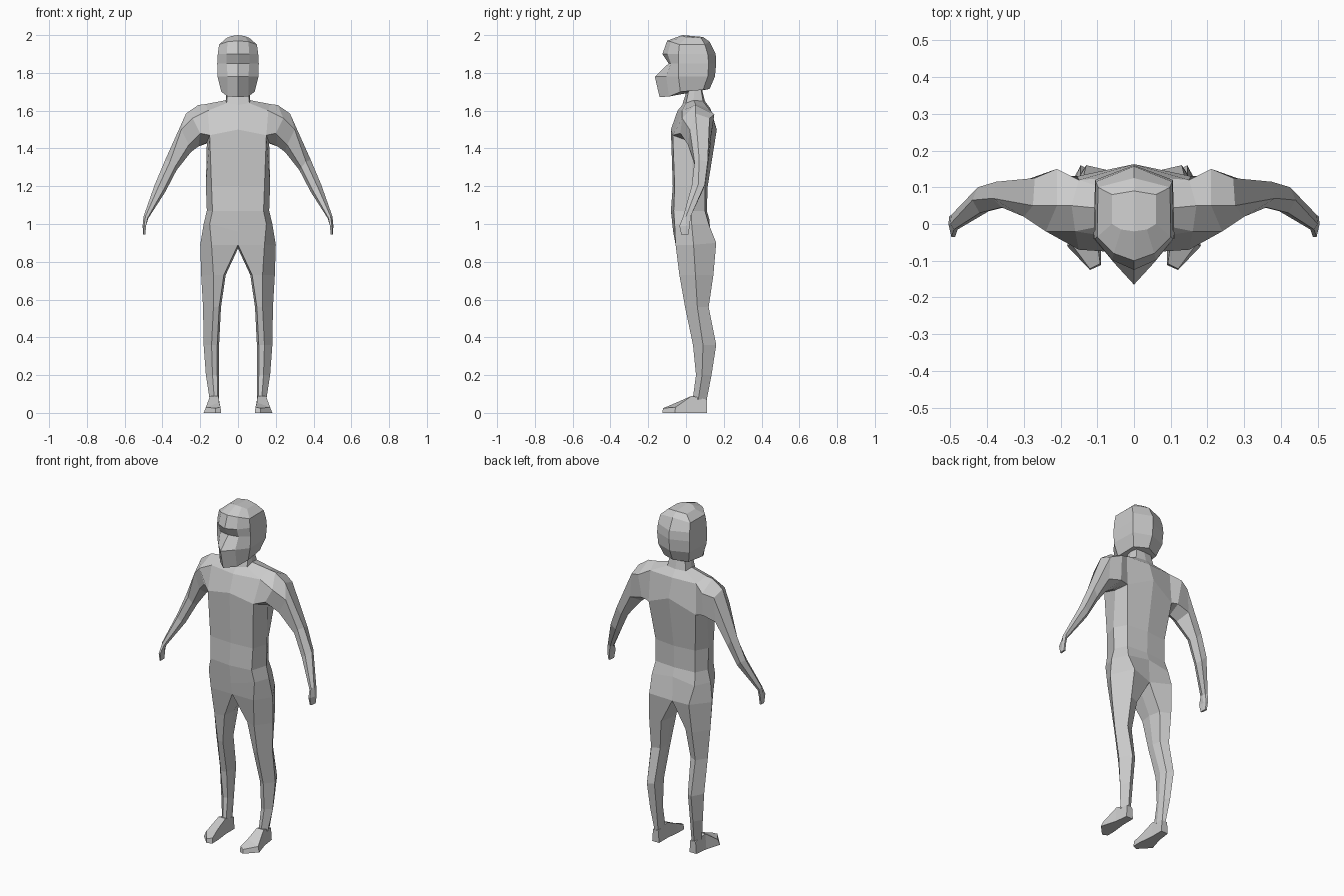
import bpy, bmesh
from mathutils import Vector

skin = bpy.data.materials.new("plain_grey")
skin.diffuse_color = (0.6, 0.6, 0.6, 1)


def at(z, *pts):
    """Section points given as (x, y), all at height z."""
    return [(x, y, z) for x, y in pts]


def loft(rings, closed=False, cap=False, first_cap=False, skip=()):
    """Faces joining consecutive sections; skip lists (row, column) openings."""
    faces = []
    n = len(rings[0])
    for r in range(len(rings) - 1):
        for c in range(n if closed else n - 1):
            if (r, c) not in skip:
                d = (c + 1) % n
                faces.append([rings[r][c], rings[r][d], rings[r + 1][d], rings[r + 1][c]])
    if cap:
        faces.append(rings[-1])
    if first_cap:
        faces.append(rings[0])
    return faces


def build(name, faces):
    """Mirror a half across x = 0, weld it and make a flat shaded object."""
    bm = bmesh.new()
    for s in (1, -1):
        for f in faces:
            bm.faces.new([bm.verts.new((s * x, y, z)) for x, y, z in f])
    bmesh.ops.remove_doubles(bm, verts=bm.verts[:], dist=0.0005)
    bmesh.ops.recalc_face_normals(bm, faces=bm.faces[:])
    me = bpy.data.meshes.new(name)
    bm.to_mesh(me)
    bm.free()
    me.materials.append(skin)
    bpy.context.collection.objects.link(bpy.data.objects.new(name, me))


# Torso half sections: front centre, front, side, back, back centre
neck_top = at(1.71, (0, .005), (.055, .015), (.06, .045), (.05, .08), (0, .085))
neck_base = [(0, -.02, 1.63), (.06, 0, 1.64), (.065, .04, 1.655), (.06, .09, 1.65), (0, .1, 1.65)]
yoke = [(0, -.045, 1.6), (.16, -.02, 1.6), (.17, .05, 1.635), (.15, .12, 1.61), (0, .13, 1.61)]
chest = [(0, -.08, 1.5), (.15, -.07, 1.47), (.165, .04, 1.43), (.155, .13, 1.43), (0, .163, 1.5)]
waist = at(1.2, (0, -.07), (.14, -.06), (.17, .03), (.13, .1), (0, .115))
belly = at(1.07, (0, -.08), (.135, -.065), (.165, .03), (.13, .1), (0, .11))
hips = [(0, -.068, .96), (.15, -.06, 1.0), (.182, .03, 1.0), (.14, .12, 1.0), (0, .125, 1.02)]
pelvis = [(0, -.055, .89), (.14, -.055, .89), (.2, .04, .89), (.13, .16, .9), (0, .13, .88)]
body = loft([neck_top, neck_base, yoke, chest, waist, belly, hips, pelvis],
            skip={(2, 1), (2, 2)})

# Arm, growing out of the shoulder opening
shoulder = [yoke[1], yoke[2], yoke[3], chest[3], chest[2], chest[1]]
body += loft([
    shoulder,
    [(.24, -.02, 1.56), (.21, .05, 1.63), (.21, .15, 1.58), (.2, .13, 1.44), (.21, .05, 1.41), (.2, -.03, 1.48)],
    [(.3, .02, 1.5), (.275, .05, 1.585), (.27, .125, 1.56), (.28, .125, 1.42), (.25, .06, 1.38), (.26, .01, 1.42)],
    [(.36, .045, 1.33), (.385, .07, 1.34), (.375, .115, 1.33), (.35, .11, 1.29), (.325, .08, 1.285), (.335, .05, 1.3)],
    [(.42, .03, 1.2), (.44, .065, 1.21), (.425, .1, 1.21), (.4, .09, 1.18), (.385, .06, 1.17), (.395, .035, 1.18)],
    [(.49, -.015, 1.04), (.5, 0, 1.04), (.497, .025, 1.04), (.485, .02, 1.03), (.475, .005, 1.03), (.48, -.015, 1.03)],
    at(.99, (.497, -.035), (.505, 0), (.503, .02), (.492, .018), (.488, 0), (.487, -.035)),
    at(.945, (.497, -.025), (.502, -.01), (.502, .012), (.492, .012), (.49, -.01), (.49, -.025)),
], closed=True, cap=True)

# Leg: inner front, front, outer, back, inner back, inner
body += loft([
    pelvis + [(0, .05, .87)],
    at(.73, (.075, -.02), (.13, -.035), (.195, .05), (.14, .145), (.08, .12), (.065, .05)),
    at(.56, (.1, 0), (.13, -.005), (.185, .06), (.145, .12), (.1, .1), (.09, .05)),
    at(.36, (.11, .05), (.14, .037), (.182, .09), (.145, .16), (.11, .14), (.1, .1)),
    at(.2, (.11, .06), (.135, .053), (.17, .085), (.14, .135), (.11, .12), (.1, .09)),
    at(.07, (.107, .04), (.125, .035), (.15, .065), (.13, .11), (.11, .105), (.102, .07)),
], closed=True, cap=True)
build("body", body)

# Feet: heel, ankle, ball, toe
feet = loft([
    [(.1, .11, 0), (.145, .11, 0), (.14, .11, .07), (.105, .11, .07)],
    [(.1, .03, 0), (.155, .03, 0), (.148, .03, .09), (.103, .03, .09)],
    [(.09, -.06, 0), (.182, -.06, 0), (.17, -.055, .03), (.1, -.05, .055)],
    [(.09, -.112, 0), (.12, -.125, 0), (.12, -.122, .025), (.092, -.108, .03)],
], closed=True, cap=True, first_cap=True)
build("feet", feet)

# Head half sections: front centre, cheek, temple, back, back centre
crown = [(0, -.02, 2.0), (.035, -.015, 1.995), (.06, 0, 1.985), (.06, .08, 1.985), (0, .09, 1.99)]
jaw = [(0, -.14, 1.672), (.055, -.09, 1.675), (.088, -.03, 1.7), (.08, .09, 1.71), (0, .125, 1.715)]
head = loft([
    crown,
    [(0, -.1, 1.97), (.055, -.08, 1.965), (.1, -.035, 1.95), (.098, .1, 1.95), (0, .125, 1.965)],
    at(1.9, (0, -.125), (.06, -.098), (.107, -.04), (.104, .115), (0, .157)),
    at(1.85, (0, -.092), (.06, -.08), (.11, -.04), (.106, .12), (0, .16)),
    at(1.78, (0, -.165), (.055, -.105), (.108, -.04), (.102, .115), (0, .153)),
    jaw,
], cap=True, first_cap=True)
build("head", head)
